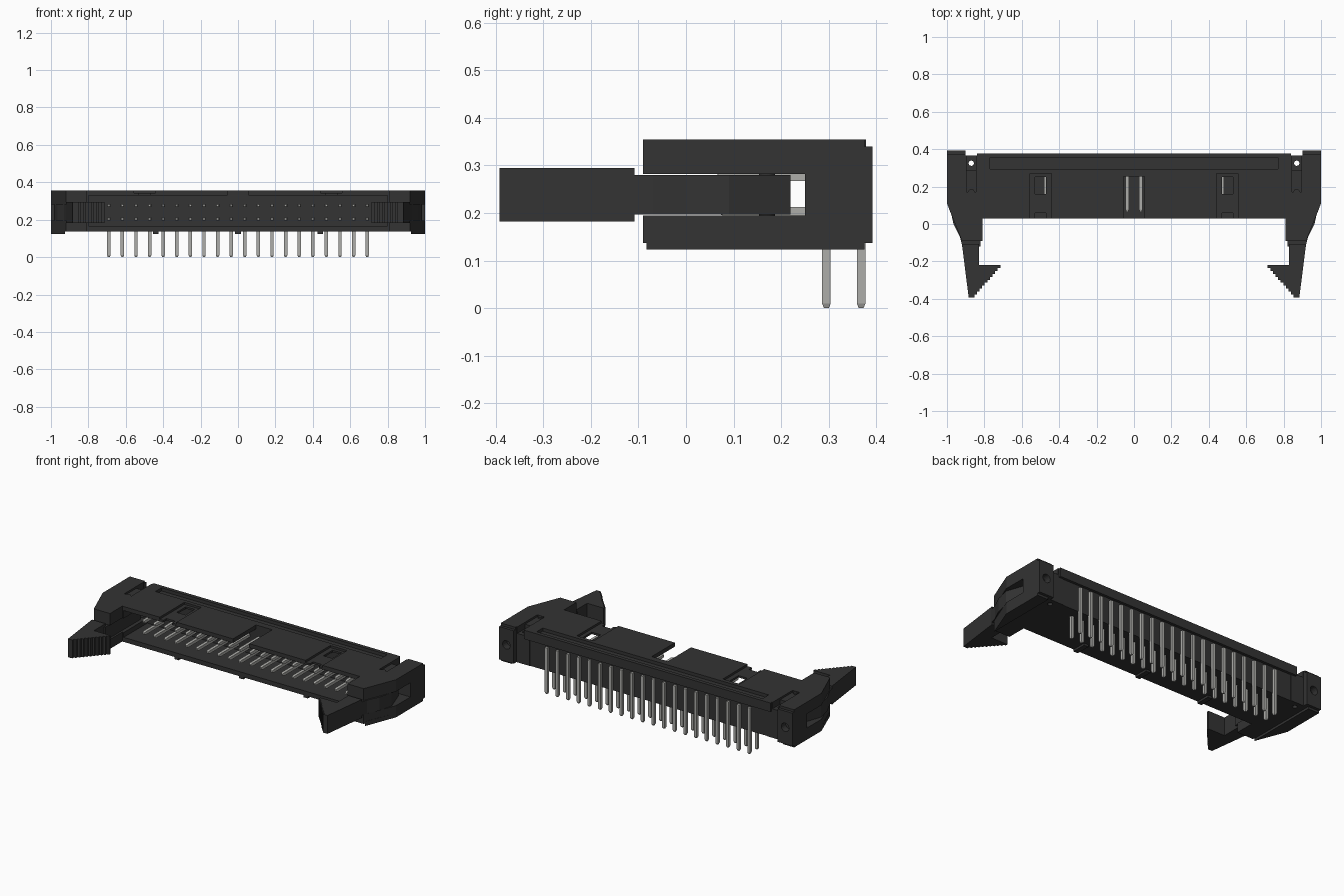
import bpy, bmesh, math
from mathutils import Matrix, Vector

if "Cube" in bpy.data.objects:
    bpy.data.objects.remove(bpy.data.objects["Cube"])


def material(name, value, metallic=0.0):
    m = bpy.data.materials.new(name)
    m.use_nodes = True
    m.diffuse_color = value
    bsdf = m.node_tree.nodes["Principled BSDF"]
    bsdf.inputs["Base Color"].default_value = value
    bsdf.inputs["Metallic"].default_value = metallic
    return m


BLACK = material("black plastic", (0.033, 0.033, 0.033, 1))
GREY = material("pin grey", (0.42, 0.42, 0.40, 1))


def box(bm, x, y, z):
    """Box from three (low, high) ranges."""
    size = [b - a for a, b in (x, y, z)]
    mid = [(a + b) / 2 for a, b in (x, y, z)]
    bmesh.ops.create_cube(bm, size=1, matrix=Matrix.Translation(mid) @ Matrix.Diagonal((*size, 1)))


def prism(bm, outline, low, high):
    """Extrude an xy outline between two heights."""
    face = bm.faces.new([bm.verts.new((x, y, low)) for x, y in outline])
    made = bmesh.ops.extrude_face_region(bm, geom=[face])["geom"]
    bmesh.ops.translate(bm, vec=(0, 0, high - low),
                        verts=[v for v in made if isinstance(v, bmesh.types.BMVert)])


def rod(bm, centre, radius, length, along_y=False):
    turn = Matrix.Rotation(math.pi / 2, 4, "X") if along_y else Matrix()
    bmesh.ops.create_cone(bm, cap_ends=True, segments=20, radius1=radius, radius2=radius,
                          depth=length, matrix=Matrix.Translation(centre) @ turn)


def finish(name, bm, mat=BLACK):
    bmesh.ops.recalc_face_normals(bm, faces=bm.faces)
    mesh = bpy.data.meshes.new(name)
    bm.to_mesh(mesh)
    bm.free()
    mesh.materials.append(mat)
    ob = bpy.data.objects.new(name, mesh)
    bpy.context.scene.collection.objects.link(ob)
    return ob


def carve(ob, cutter_bm):
    """Subtract the cutter shapes and bake the result."""
    cutter = finish(ob.name + "_cutter", cutter_bm)
    cutter.hide_render = True
    mod = ob.modifiers.new("carve", "BOOLEAN")
    mod.operation, mod.object, mod.solver = "DIFFERENCE", cutter, "EXACT"
    mod.use_self = True
    graph = bpy.context.evaluated_depsgraph_get()
    baked = bpy.data.meshes.new_from_object(ob.evaluated_get(graph))
    ob.modifiers.clear()
    ob.data = baked
    bpy.data.objects.remove(cutter)


def mirror(ob):
    ob.modifiers.new("other side", "MIRROR").use_mirror_merge = False


# Housing shell with a rear overhang above the pins
TOP = 0.355
bm = bmesh.new()
box(bm, (-0.84, 0.84), (0.03, 0.362), (0.137, TOP))
box(bm, (-0.84, 0.84), (0.34, 0.378), (0.30, TOP))
housing = finish("housing", bm)

cut = bmesh.new()
box(cut, (-0.80, 0.80), (-0.1, 0.26), (0.165, 0.33))       # plug cavity
box(cut, (-0.055, 0.055), (-0.1, 0.255), (0.25, 0.5))      # centre key slot
box(cut, (-0.77, 0.77), (0.295, 0.355), (0.335, 0.5))      # rear groove
for s in (-1, 1):
    def span(a, b):
        return tuple(sorted((s * a, s * b)))
    box(cut, span(0.7, 1.1), (-0.2, 0.25), (0.195, 0.282))  # latch slot
    box(cut, span(0.44, 0.555), (-0.1, 0.27), (0.342, 0.5))  # shallow channel
    box(cut, span(0.47, 0.53), (0.16, 0.25), (0.25, 0.5))   # window
    box(cut, span(0.47, 0.53), (-0.1, 0.06), (0.25, 0.5))   # front notch
carve(housing, cut)

# Polarising ribs under the front edge
bm = bmesh.new()
for x in (-0.44, 0, 0.44):
    box(bm, (x - 0.015, x + 0.015), (0.03, 0.12), (0.124, 0.14))
finish("bottom_ribs", bm)

# End blocks that hold the latches
bm = bmesh.new()
prism(bm, [(0.81, -0.09), (0.92, -0.09), (1, 0.11), (1, 0.375), (0.9, 0.375),
           (0.9, 0.365), (0.81, 0.365)], 0.137, TOP)
prism(bm, [(0.925, -0.083), (1, 0.11), (1, 0.375), (0.925, 0.375)], 0.123, 0.15)
box(bm, (0.9, 1), (0.36, 0.392), (0.137, 0.34))
ends = finish("end_blocks", bm)
cut = bmesh.new()
box(cut, (0.7, 1.1), (-0.2, 0.25), (0.195, 0.282))          # latch slot
box(cut, (0.845, 0.895), (0.17, 0.31), (0.343, 0.5))        # top groove
box(cut, (0.845, 0.895), (0.29, 0.4), (0.315, 0.5))         # rear pocket
rod(cut, (0.87, 0.325, 0.25), 0.014, 0.6)                   # through hole
rod(cut, (0.95, 0.39, 0.24), 0.026, 0.08, True)             # rear hole
carve(ends, cut)
mirror(ends)

# Pivot pin heads
bm = bmesh.new()
rod(bm, (0.87, 0.17, 0.25), 0.017, 0.205)
mirror(finish("pivot_pins", bm))

# Latch levers inside the slots
bm = bmesh.new()
prism(bm, [(0.82, -0.12), (0.918, -0.12), (0.93, -0.07), (0.965, 0), (0.985, 0.09),
           (0.94, 0.22), (0.82, 0.22)], 0.197, 0.28)
mirror(finish("latch_levers", bm))

# Latch handles with a stepped grip
STEPS = 11
tip, root = Vector((0.715, -0.22)), Vector((0.868, -0.392))
outline = [(0.828, -0.108), (0.828, -0.22), tuple(tip)]
for i in range(STEPS):
    a, b = tip.lerp(root, i / STEPS), tip.lerp(root, (i + 1) / STEPS)
    outline += [(a.x, b.y), (b.x, b.y)]
outline += [(0.884, -0.392), (0.92, -0.108)]
bm = bmesh.new()
prism(bm, outline, 0.182, 0.295)
mirror(finish("latch_handles", bm))


# Right-angle contact pins with tapered tips
def bent_pin(bm, x, z, leg_y, h=0.009, tip_h=0.005):
    # each ring: (lower-front point, upper-back point, half width)
    rings = [((0.065, z - tip_h), (0.065, z + tip_h), tip_h),
             ((0.078, z - h), (0.078, z + h), h),
             ((leg_y - h, z - h), (leg_y + h, z + h), h),
             ((leg_y - h, 0.01), (leg_y + h, 0.01), h),
             ((leg_y - tip_h, 0), (leg_y + tip_h, 0), tip_h)]
    loops = [[bm.verts.new((x + s * w, *p)) for p, s in ((a, -1), (a, 1), (b, 1), (b, -1))]
             for a, b, w in rings]
    for one, two in zip(loops, loops[1:]):
        for i in range(4):
            j = (i + 1) % 4
            bm.faces.new((one[i], one[j], two[j], two[i]))
    bm.faces.new(loops[0])
    bm.faces.new(loops[-1])


PITCH = 0.0727
for name, z, leg_y in (("lower_pins", 0.204, 0.295), ("upper_pins", 0.276, 0.368)):
    bm = bmesh.new()
    for i in range(20):
        bent_pin(bm, (i - 9.5) * PITCH, z, leg_y)
    finish(name, bm, GREY)
